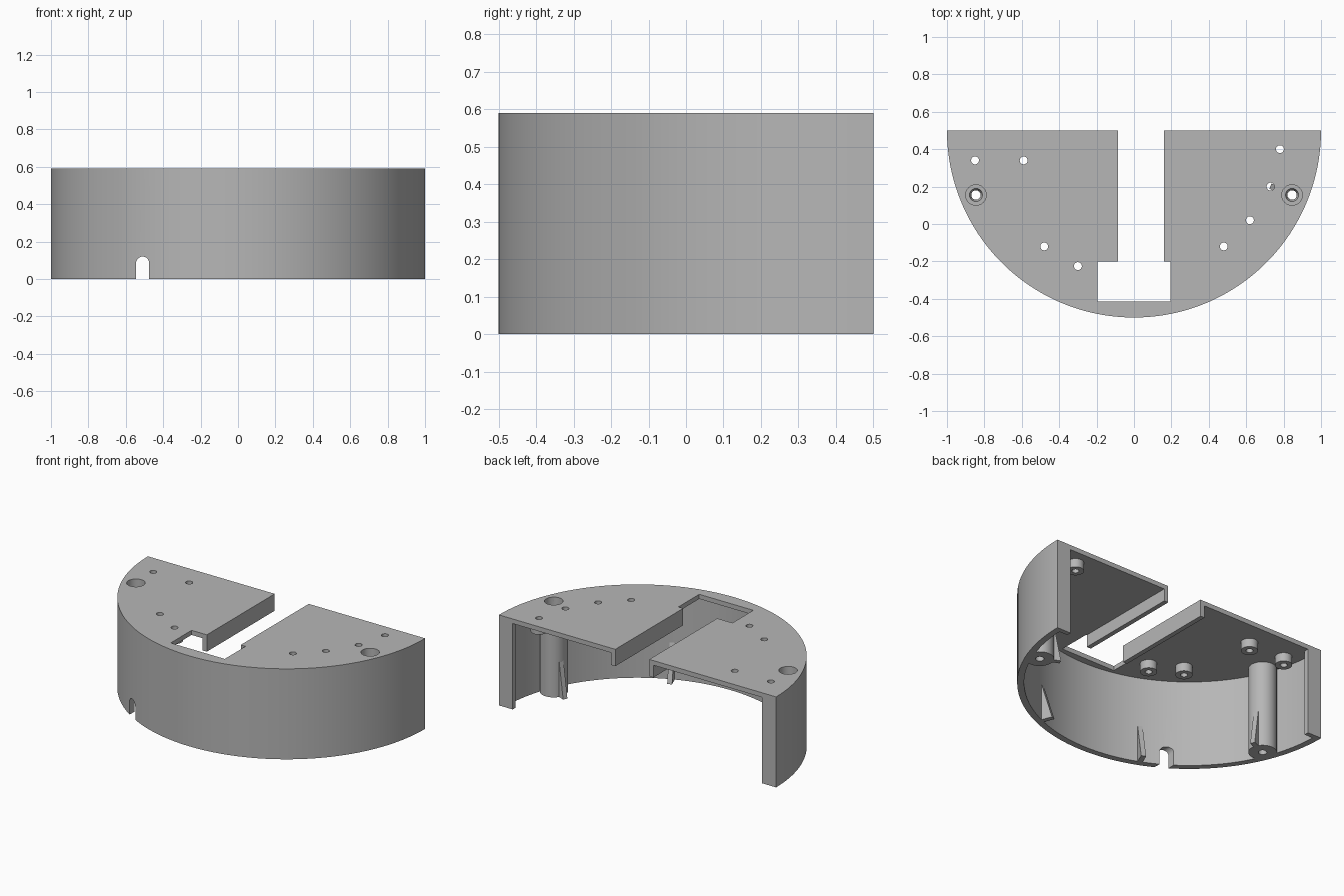
import bpy, bmesh
from math import pi, sin, cos, asin
from mathutils import Matrix, Vector

cube = bpy.data.objects.get("Cube")
if cube:
    bpy.data.objects.remove(cube, do_unlink=True)

TOP, UNDER = 0.59, 0.56      # plate top and underside
BACK, R_IN = 0.5, 0.96       # arc centre line and inner wall radius

grey = bpy.data.materials.new("plain grey")
grey.use_nodes = True
colour = (0.47, 0.47, 0.47, 1)
grey.diffuse_color = colour
grey.node_tree.nodes["Principled BSDF"].inputs["Base Color"].default_value = colour


def finish(name, bm):
    bmesh.ops.recalc_face_normals(bm, faces=bm.faces)
    mesh = bpy.data.meshes.new(name)
    bm.to_mesh(mesh)
    bm.free()
    mesh.materials.append(grey)
    ob = bpy.data.objects.new(name, mesh)
    bpy.context.collection.objects.link(ob)
    return ob


def prism(name, pts, low, high, matrix=Matrix()):
    """Extrude a flat outline along its local z."""
    bm = bmesh.new()
    face = bm.faces.new([bm.verts.new((x, y, low)) for x, y in pts])
    ext = bmesh.ops.extrude_face_region(bm, geom=[face])
    verts = [v for v in ext["geom"] if isinstance(v, bmesh.types.BMVert)]
    bmesh.ops.translate(bm, verts=verts, vec=(0, 0, high - low))
    bm.transform(matrix)
    return finish(name, bm)


def lathe(name, profile, x, y, steps=32):
    """Turn a closed (radius, z) outline around an upright axis."""
    bm = bmesh.new()
    rings = [[bm.verts.new((x + r * cos(2 * pi * i / steps),
                            y + r * sin(2 * pi * i / steps), z))
              for r, z in profile] for i in range(steps)]
    n = len(profile)
    for i in range(steps):
        a, b = rings[i], rings[(i + 1) % steps]
        for j in range(n):
            k = (j + 1) % n
            bm.faces.new((a[j], b[j], b[k], a[k]))
    return finish(name, bm)


def circle(x, y, r, steps=32):
    return [(x + r * cos(2 * pi * i / steps), y + r * sin(2 * pi * i / steps))
            for i in range(steps)]


def rect(x0, x1, y0, y1):
    return [(x0, y0), (x1, y0), (x1, y1), (x0, y1)]


def arc(r, start, steps=96):
    """Front-facing arc, from left to right."""
    span = pi - 2 * start
    return [(r * cos(start + span * i / steps), BACK - r * sin(start + span * i / steps))
            for i in range(steps + 1)]


def frame(x_axis, y_axis, origin):
    x, y = Vector(x_axis).normalized(), Vector(y_axis).normalized()
    m = Matrix((x, y, x.cross(y))).transposed().to_4x4()
    m.translation = origin
    return m


def smooth(ob):
    bpy.ops.object.select_all(action="DESELECT")
    ob.select_set(True)
    bpy.context.view_layer.objects.active = ob
    bpy.ops.object.shade_smooth_by_angle(angle=0.5)


def cut(ob, cutter):
    cutter.hide_render = True
    bpy.context.view_layer.objects.active = ob
    mod = ob.modifiers.new("cut", "BOOLEAN")
    mod.operation, mod.solver, mod.object = "DIFFERENCE", "EXACT", cutter
    bpy.ops.object.modifier_apply(modifier=mod.name)
    bpy.data.objects.remove(cutter, do_unlink=True)


# Half-round shell, open below and at the back, with end lips
shell = prism("shell", arc(1, 0), 0, TOP)
lip_y = BACK - 0.03
cavity = arc(R_IN, asin(0.03 / R_IN)) + [(-0.9, lip_y), (-0.9, 0.6), (0.9, 0.6), (0.9, lip_y)]
cut(shell, prism("cavity_cutter", cavity, -0.2, UNDER))

# Slot opening into a wider rectangular window
SLOT_L, SLOT_R, NECK, WIDE = -0.085, 0.16, -0.2, 0.195
slot = [(SLOT_L, 0.7), (SLOT_L, NECK), (-WIDE, NECK), (-WIDE, -0.415),
        (WIDE, -0.415), (WIDE, NECK), (SLOT_R, NECK), (SLOT_R, 0.7)]
cut(shell, prism("slot_cutter", slot, 0.5, 0.8))

# Arched cable notch in the front wall
notch = [(-0.545, -0.1), (-0.475, -0.1)] + [
    (-0.51 + 0.035 * cos(pi * i / 12), 0.085 + 0.035 * sin(pi * i / 12)) for i in range(13)]
cut(shell, prism("notch_cutter", notch, 0.1, 0.6, frame((1, 0, 0), (0, 0, 1), (0, 0, 0))))

# Mounting holes and their bosses below the plate
spots = [(-0.85, 0.34), (-0.59, 0.34), (-0.48, -0.12), (-0.3, -0.225),
         (0.78, 0.4), (0.73, 0.2), (0.62, 0.02), (0.48, -0.12)]
for x, y in spots:
    cut(shell, prism("hole_cutter", circle(x, y, 0.021), 0.5, 0.8))
    smooth(lathe("boss", [(0.05, UNDER), (0.05, 0.505), (0.021, 0.505), (0.021, UNDER)], x, y))

# Screw posts with deep counterbores, and a gusset on each
for side, label in ((1, "left"), (-1, "right")):
    x, y = 0.845 * side, 0.155
    cut(shell, prism("bore_cutter", circle(x, y, 0.055), 0.25, 0.8))
    post = [(0.083, UNDER), (0.083, 0), (0.025, 0), (0.025, 0.22),
            (0.035, 0.25), (0.055, 0.25), (0.055, UNDER)]
    smooth(lathe(label + "_screw_post", post, x, y))
    inward = Vector((-x, BACK - y, 0)).normalized()
    wedge = [(0, 0), (0.05, 0), (0.005, 0.24), (0, 0.24)]
    prism(label + "_post_gusset", wedge, -0.015, 0.015,
          frame(inward, (0, 0, 1), Vector((x, y, 0)) + inward * 0.075))

    # Wall gusset
    gx = 0.37 * side
    foot = Vector((gx, BACK - (R_IN ** 2 - gx ** 2) ** 0.5, 0))
    inward = (Vector((0, BACK, 0)) - foot).normalized()
    fin = [(-0.01, 0), (0.07, 0), (0, 0.24), (-0.01, 0.24)]
    prism(label + "_wall_gusset", fin, -0.015, 0.015, frame(inward, (0, 0, 1), foot))

# Stiffening flanges along the slot
prism("right_slot_flange", rect(SLOT_L - 0.03, SLOT_L, NECK, BACK), 0.48, UNDER)
prism("left_slot_flange", rect(SLOT_R, SLOT_R + 0.03, NECK, BACK), 0.48, UNDER)

smooth(shell)
